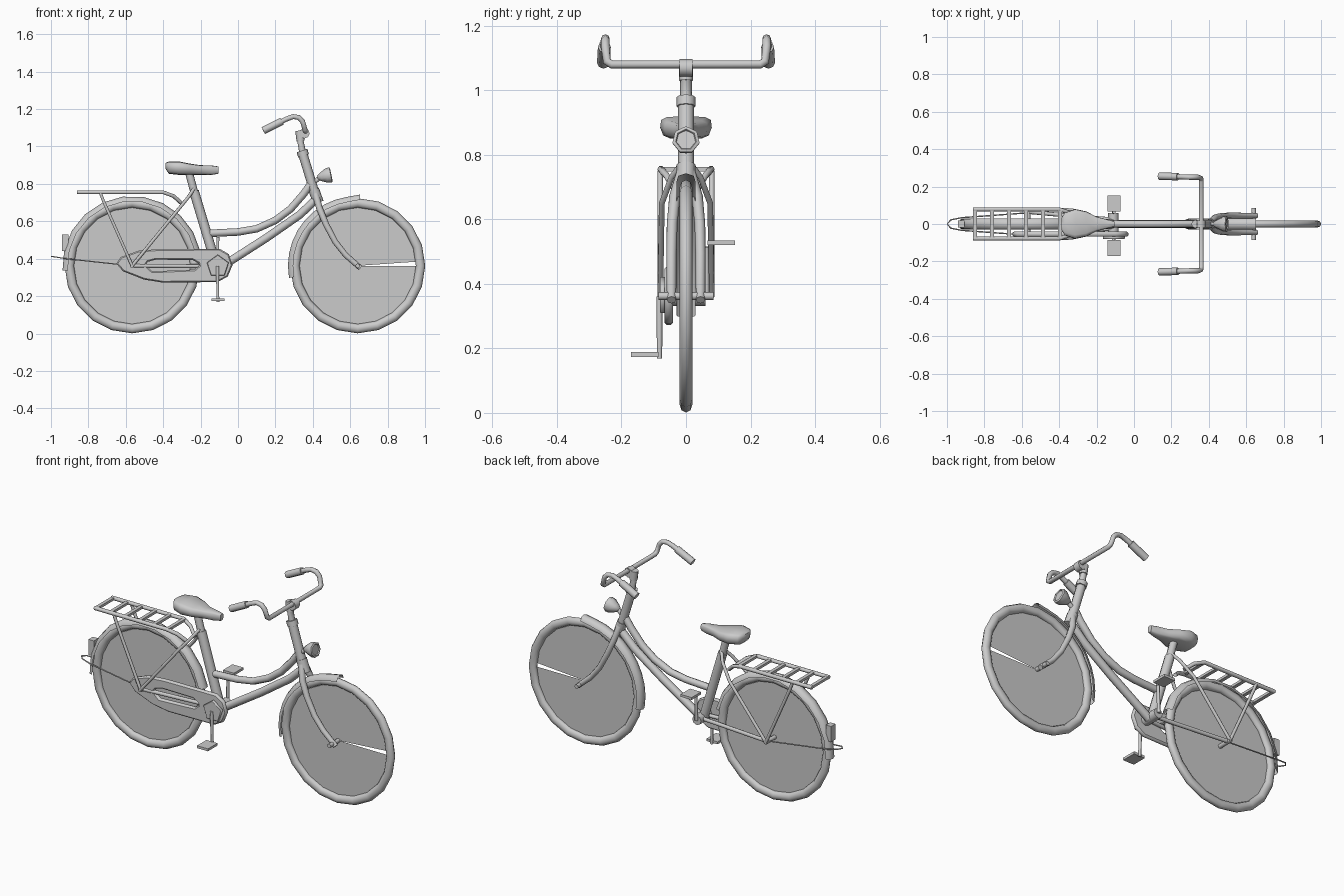
import bpy, bmesh, math
from mathutils import Vector

cube = bpy.data.objects.get("Cube")
if cube:
    bpy.data.objects.remove(cube, do_unlink=True)

GREY = bpy.data.materials.new("light grey")
GREY.use_nodes = True
GREY.diffuse_color = (0.6, 0.6, 0.6, 1)
GREY.node_tree.nodes["Principled BSDF"].inputs["Base Color"].default_value = (0.6, 0.6, 0.6, 1)


def finish(ob):
    ob.data.materials.clear()
    ob.data.materials.append(GREY)
    ob.data.shade_smooth()
    ob.data.set_sharp_from_angle(angle=math.radians(65))
    return ob


def link(name, data):
    ob = bpy.data.objects.new(name, data)
    bpy.context.scene.collection.objects.link(ob)
    return ob


def from_bmesh(name, bm):
    bmesh.ops.recalc_face_normals(bm, faces=bm.faces)
    me = bpy.data.meshes.new(name)
    bm.to_mesh(me)
    bm.free()
    return finish(link(name, me))


def bake_curve(ob):
    bpy.ops.object.select_all(action="DESELECT")
    ob.select_set(True)
    bpy.context.view_layer.objects.active = ob
    bpy.ops.object.convert(target="MESH")
    return finish(bpy.context.object)


def add_spline(cu, pts, cyclic=False):
    sp = cu.splines.new("POLY")
    sp.points.add(len(pts) - 1)
    for p, co in zip(sp.points, pts):
        p.co = (*co, 1)
    sp.use_cyclic_u = cyclic
    return sp


def tube(name, pts, r, taper=1.0, res=2):
    cu = bpy.data.curves.new(name, "CURVE")
    cu.dimensions = "3D"
    cu.bevel_depth, cu.bevel_resolution, cu.use_fill_caps = r, res, True
    sp = add_spline(cu, pts)
    for i, p in enumerate(sp.points):
        p.radius = 1 + (taper - 1) * i / (len(pts) - 1)
    return bake_curve(link(name, cu))


def both(name, pts, r, taper=1.0, res=2):
    for side, s in (("left", 1), ("right", -1)):
        tube(f"{name}_{side}", [(x, y * s, z) for x, y, z in pts], r, taper, res)


def plate(name, outlines, y, half, bevel):
    cu = bpy.data.curves.new(name, "CURVE")
    cu.dimensions, cu.fill_mode = "2D", "BOTH"
    cu.extrude, cu.bevel_depth, cu.bevel_resolution = half, bevel, 0
    for o in outlines:
        add_spline(cu, [(x, z, 0) for x, z in o], True)
    ob = link(name, cu)
    ob.rotation_euler.x = math.pi / 2
    ob.location.y = y
    return bake_curve(ob)


def box(name, centre, size):
    bm = bmesh.new()
    bmesh.ops.create_cube(bm, size=1)
    for v in bm.verts:
        v.co = Vector(a * b + c for a, b, c in zip(v.co, size, centre))
    return from_bmesh(name, bm)


def loft(name, rings, closed_rings=True, loop=False, caps=True):
    bm = bmesh.new()
    rows = [[bm.verts.new(p) for p in ring] for ring in rings]
    n = len(rows[0])
    for i in range(len(rows) if loop else len(rows) - 1):
        a, b = rows[i], rows[(i + 1) % len(rows)]
        for j in range(n if closed_rings else n - 1):
            k = (j + 1) % n
            bm.faces.new((a[j], a[k], b[k], b[j]))
    if caps:
        bm.faces.new(rows[0])
        bm.faces.new(rows[-1])
    return from_bmesh(name, bm)


def polar(cx, r, a, y=0.0):
    return (cx + r * math.cos(a), y, AXLE + r * math.sin(a))


AXLE, REAR, FRONT, SIDES = 0.362, -0.566, 0.64, 20

# Wheels: tyre, spoke disc (the front one has a thin slit) and axle
for label, cx, slit in (("rear", REAR, 0.0), ("front", FRONT, 0.07)):
    section = [(0.025 * math.cos(k * math.pi / 4), 0.02 * math.sin(k * math.pi / 4)) for k in range(8)]
    loft(f"{label}_tyre", [[polar(cx, 0.336 + dr, i * math.tau / SIDES, dy) for dr, dy in section]
                           for i in range(SIDES)], loop=True, caps=False)
    bm = bmesh.new()
    hub = bm.verts.new((cx, 0, AXLE))
    rim = [bm.verts.new(polar(cx, 0.32, slit + i * (math.tau - slit) / SIDES)) for i in range(SIDES + 1)]
    for a, b in zip(rim, rim[1:]):
        bm.faces.new((hub, a, b))
    from_bmesh(f"{label}_spoke_disc", bm)
    tube(f"{label}_axle", [(cx, -0.085, AXLE), (cx, 0.085, AXLE)], 0.012)

# Mudguards, the front one with a lifted tip
arch = [(0.345, -0.03), (0.365, -0.024), (0.373, 0), (0.365, 0.024), (0.345, 0.03)]
for label, cx, start, end, lift in (("rear", REAR, 12, 184, 0), ("front", FRONT, 88, 190, 0.008)):
    rings = []
    for i in range(11):
        a = math.radians(start + (end - start) * i / 10)
        rings.append([polar(cx, r + (lift if i == 0 else 0), a, y) for r, y in arch])
    loft(f"{label}_mudguard", rings, closed_rings=False, caps=False)
tube("rear_mudguard_stay", [(REAR, -0.06, AXLE), (-0.92, -0.034, 0.4), (-0.98, -0.022, 0.41), (-0.998, 0, 0.412),
                            (-0.98, 0.022, 0.41), (-0.92, 0.034, 0.4), (REAR, 0.06, AXLE)], 0.0035, res=1)
box("tail_lamp", (-0.923, 0, 0.485), (0.034, 0.04, 0.09))

# Frame
tube("seat_tube", [(-0.115, 0, 0.36), (-0.235, 0, 0.76)], 0.026)
tube("seat_post", [(-0.23, 0, 0.74), (-0.262, 0, 0.86)], 0.021)
tube("head_tube", [(0.345, 0, 0.965), (0.42, 0, 0.72)], 0.025)
tube("head_collar", [(0.342, 0, 0.978), (0.351, 0, 0.95)], 0.03)
tube("curved_top_tube", [(0.4, 0, 0.815), (0.35, 0, 0.745), (0.28, 0, 0.665), (0.2, 0, 0.605), (0.1, 0, 0.56),
                         (0, 0, 0.543), (-0.16, 0, 0.535)], 0.02)
tube("down_tube", [(0.42, 0, 0.72), (0.33, 0, 0.635), (0.15, 0, 0.51), (-0.1, 0, 0.35)], 0.022)
tube("bottom_bracket", [(-0.11, -0.08, 0.36), (-0.11, 0.06, 0.36)], 0.028)
both("chain_stay", [(-0.12, 0.025, 0.36), (-0.25, 0.035, 0.36), (REAR, 0.065, AXLE)], 0.011)
both("seat_stay", [(-0.235, 0.012, 0.775), (-0.265, 0.045, 0.73), (-0.33, 0.075, 0.65), (REAR, 0.08, AXLE)], 0.009)

# Fork
tube("fork_crown", [(0.405, 0, 0.77), (0.43, 0, 0.7)], 0.029)
both("fork_leg", [(0.415, 0.012, 0.745), (0.435, 0.035, 0.67), (0.47, 0.043, 0.585), (0.52, 0.045, 0.49),
                  (0.575, 0.045, 0.42), (0.655, 0.045, 0.35)], 0.018, 0.8)

# Handlebar, stem and grips
tube("stem", [(0.345, 0, 0.97), (0.33, 0, 1.05), (0.352, 0, 1.08)], 0.018)
tube("stem_clamp", [(0.356, -0.02, 1.07), (0.356, 0.02, 1.07)], 0.027)
tube("clamp_neck", [(0.335, 0, 1.03), (0.328, 0, 1.085)], 0.022)
half_bar = [(0.36, 0.23, 1.08), (0.358, 0.245, 1.09), (0.345, 0.25, 1.135), (0.325, 0.25, 1.155),
            (0.295, 0.25, 1.16), (0.26, 0.252, 1.147), (0.15, 0.256, 1.093)]
tube("handlebar", [(x, -y, z) for x, y, z in reversed(half_bar)] + half_bar, 0.0135)
both("grip", [(0.235, 0.253, 1.135), (0.135, 0.256, 1.085)], 0.02)

# Headlamp
tube("lamp_bracket", [(0.395, 0, 0.8), (0.44, 0, 0.835)], 0.012)
axis = Vector((0.97, 0, 0.2)).normalized()
up = Vector((-axis.z, 0, axis.x))
rings = []
for d, r in ((0, 0.012), (0.02, 0.025), (0.05, 0.041), (0.072, 0.043), (0.076, 0.033), (0.07, 0.03)):
    c = Vector((0.425, 0, 0.832)) + axis * d
    rings.append([c + up * r * math.cos(k * math.tau / 7) + Vector((0, r * math.sin(k * math.tau / 7), 0))
                  for k in range(7)])
loft("headlamp", rings)

# Saddle
stations = [(-0.388, 0.035, 0.912, 0.882), (-0.37, 0.066, 0.919, 0.854), (-0.315, 0.087, 0.92, 0.848),
            (-0.255, 0.073, 0.908, 0.848), (-0.2, 0.042, 0.9, 0.848), (-0.14, 0.025, 0.898, 0.848),
            (-0.103, 0.015, 0.893, 0.855)]
rings = []
for x, w, top, low in stations:
    ring = []
    for k in range(12):
        c, s = math.cos(k * math.tau / 12), math.sin(k * math.tau / 12)
        y = math.copysign(abs(c) ** 0.55, c) * w * (1 + 0.08 * (s - 1))
        z = math.copysign(abs(s) ** 0.6, s) * (top - low) / 2
        ring.append((x, y, (top + low) / 2 + z))
    rings.append(ring)
loft("saddle", rings)

# Luggage rack
both("rack_rail", [(-0.86, 0.078, 0.755), (-0.4, 0.078, 0.755), (-0.345, 0.06, 0.735), (-0.3, 0.035, 0.695)], 0.011, res=1)
for i in range(6):
    box(f"rack_slat_{i + 1}", (-0.85 + i * 0.091, 0, 0.755), (0.02, 0.156, 0.014))
both("rack_strut", [(-0.735, 0.08, 0.75), (-0.72, 0.08, 0.71), (REAR, 0.08, AXLE)], 0.009, res=1)

# Chain case with a long slot
outer = [(-0.642, 0.375), (-0.622, 0.403), (-0.53, 0.436), (-0.42, 0.444), (-0.1, 0.446), (-0.055, 0.42),
         (-0.037, 0.365), (-0.06, 0.31), (-0.11, 0.282), (-0.4, 0.279), (-0.5, 0.295), (-0.61, 0.338)]
slot = [(-0.505, 0.365), (-0.485, 0.39), (-0.44, 0.402), (-0.24, 0.4), (-0.205, 0.38), (-0.2, 0.36),
        (-0.23, 0.335), (-0.46, 0.325)]
plate("chain_case", [outer, slot], -0.054, 0.006, 0.007)

# Cranks and pedals
cover = [(-0.108 + 0.058 * math.sin(k * math.tau / 5), 0.36 + 0.058 * math.cos(k * math.tau / 5)) for k in range(5)]
plate("crank_cover", [cover], -0.072, 0.006, 0.003)
for label, s, y, z in (("left", 1, 0.063, 0.527), ("right", -1, -0.082, 0.181)):
    tube(f"crank_{label}", [(-0.11, y, 0.36), (-0.107, y, z - 0.012)], 0.01, 0.8, res=1)
    box(f"pedal_{label}", (-0.107, y + s * 0.046, z), (0.07, 0.086, 0.014))
